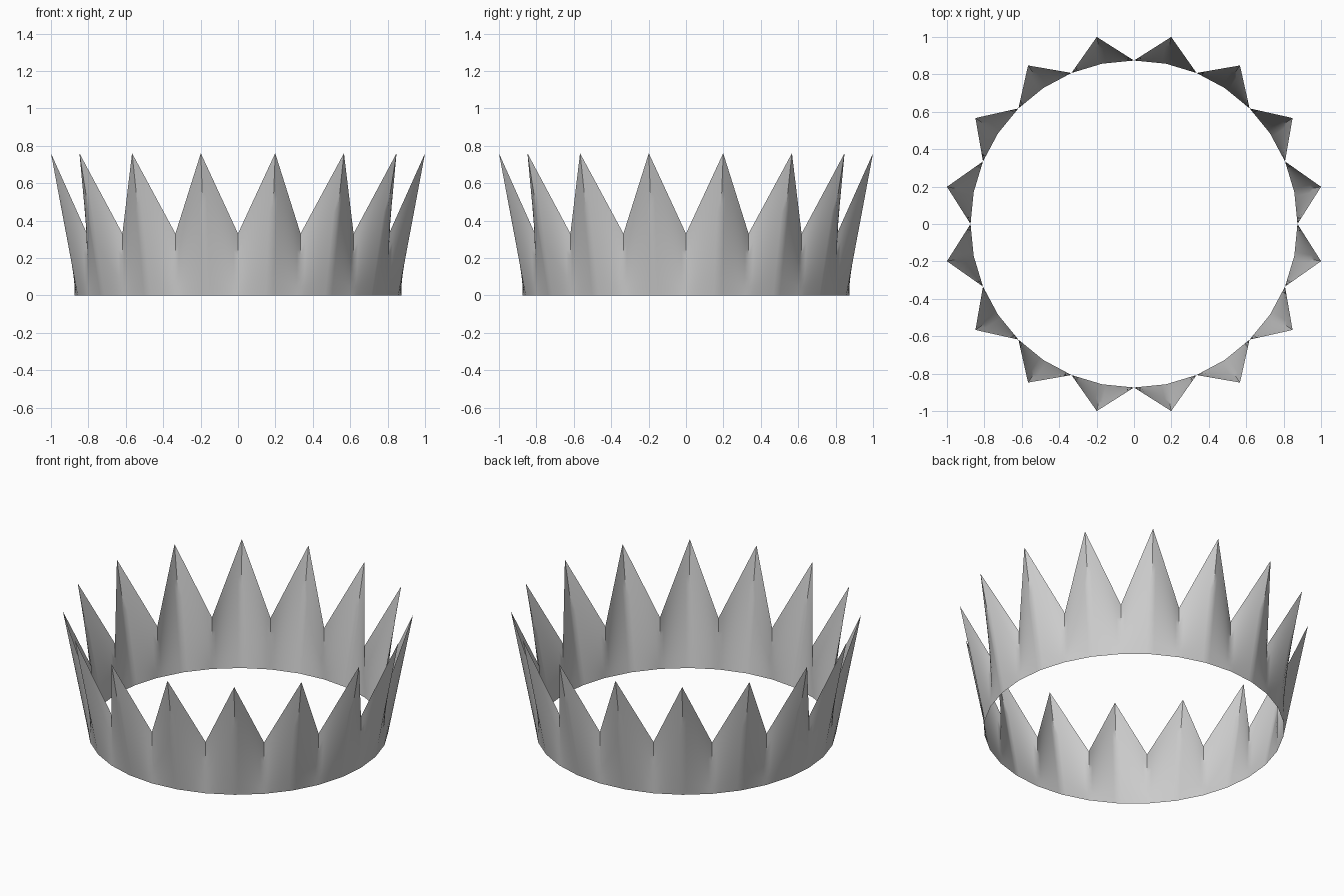
import bpy
import bmesh
import math

SPIKES = 16
BAND_RADIUS = 0.874
TIP_RADIUS = 1.0196
VALLEY_HEIGHT = 0.33
TIP_HEIGHT = 0.76

cube = bpy.data.objects.get("Cube")
if cube:
    bpy.data.objects.remove(cube, do_unlink=True)


def make_material(name, colour):
    mat = bpy.data.materials.new(name)
    mat.use_nodes = True
    mat.diffuse_color = colour
    mat.node_tree.nodes["Principled BSDF"].inputs["Base Color"].default_value = colour
    return mat


def polar(radius, angle, z):
    return (radius * math.cos(angle), radius * math.sin(angle), z)


# Lower ring is round; upper ring alternates valleys and flared tips
bm = bmesh.new()
lower, upper = [], []
for i in range(SPIKES * 2):
    angle = math.pi * i / SPIKES
    is_tip = i % 2 == 1
    lower.append(bm.verts.new(polar(BAND_RADIUS, angle, 0)))
    upper.append(bm.verts.new(polar(TIP_RADIUS if is_tip else BAND_RADIUS, angle,
                                    TIP_HEIGHT if is_tip else VALLEY_HEIGHT)))

# One twisted panel for each half of a spike
count = len(lower)
for i in range(count):
    j = (i + 1) % count
    bm.faces.new((lower[i], lower[j], upper[j], upper[i]))

# Subdivide so every panel follows its gentle twist
bmesh.ops.subdivide_edges(bm, edges=bm.edges[:], cuts=7, use_grid_fill=True)

mesh = bpy.data.meshes.new("crown_band")
bm.to_mesh(mesh)
bm.free()
crown = bpy.data.objects.new("crown_band", mesh)
bpy.context.collection.objects.link(crown)
mesh.materials.append(make_material("plain grey", (0.6, 0.6, 0.6, 1)))

# Smooth near the rim, creased along the spikes
bpy.ops.object.select_all(action="DESELECT")
crown.select_set(True)
bpy.context.view_layer.objects.active = crown
bpy.ops.object.shade_smooth_by_angle(angle=math.radians(35))
